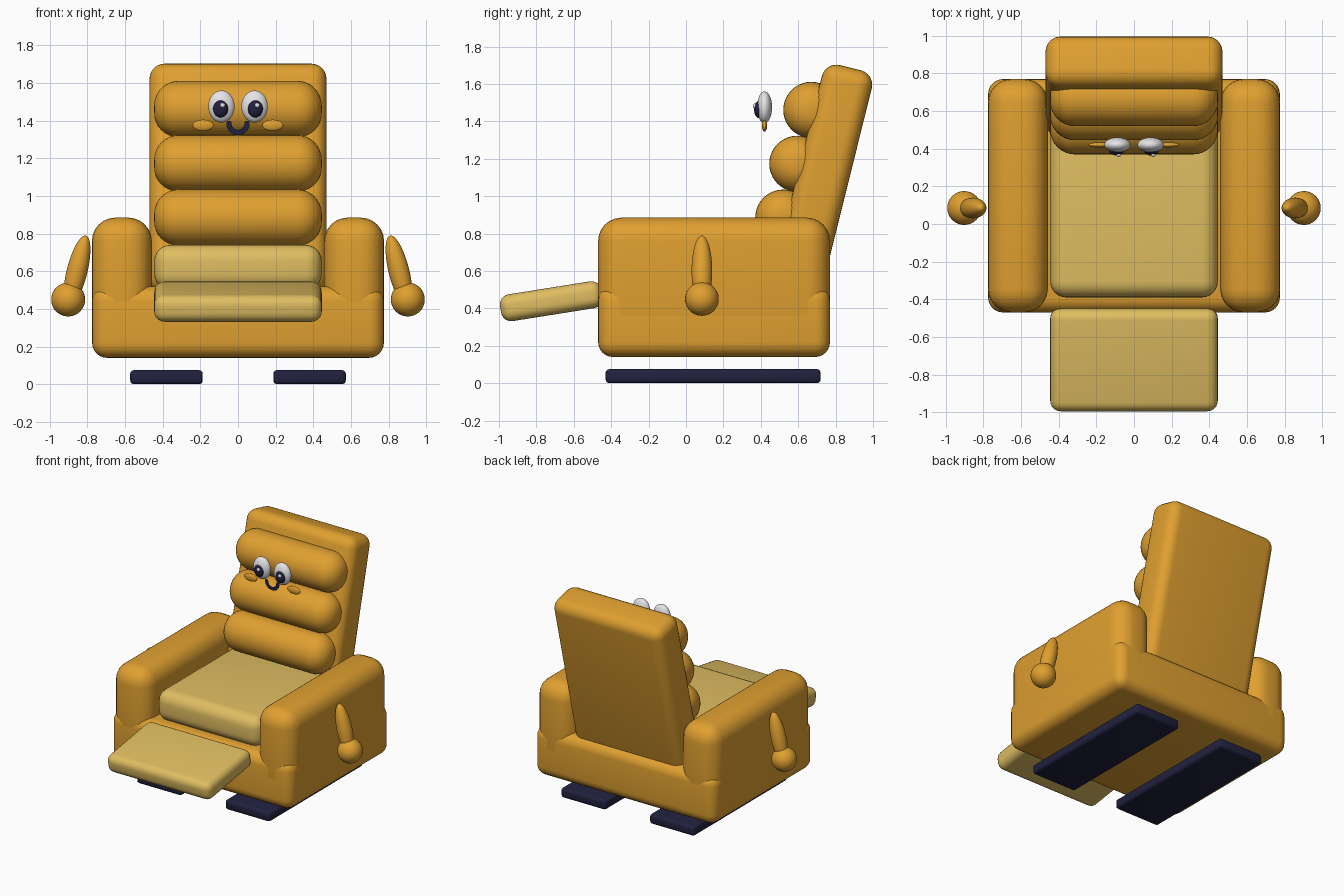
import bpy
import bmesh
from math import radians, sin, cos, pi
from mathutils import Matrix, Vector

default = bpy.data.objects.get("Cube")
if default:
    bpy.data.objects.remove(default, do_unlink=True)


def material(name, rgb):
    m = bpy.data.materials.new(name)
    m.use_nodes = True
    m.diffuse_color = (*rgb, 1)
    bsdf = m.node_tree.nodes["Principled BSDF"]
    bsdf.inputs["Base Color"].default_value = (*rgb, 1)
    bsdf.inputs["Roughness"].default_value = 0.6
    return m


AMBER = material("amber upholstery", (0.74, 0.35, 0.03))
CREAM = material("pale yellow cushion", (0.74, 0.51, 0.12))
NAVY = material("dark navy", (0.015, 0.015, 0.05))
WHITE = material("eye white", (0.85, 0.85, 0.87))


def finish(bm, name, mat, loc, tilt=(0, 0, 0)):
    mesh = bpy.data.meshes.new(name)
    bm.to_mesh(mesh)
    bm.free()
    for p in mesh.polygons:
        p.use_smooth = True
    mesh.materials.append(mat)
    ob = bpy.data.objects.new(name, mesh)
    ob.location = loc
    ob.rotation_euler = [radians(a) for a in tilt]
    bpy.context.collection.objects.link(ob)
    return ob


def soft_box(name, mat, loc, size, radius, tilt=(0, 0, 0), segments=6):
    bm = bmesh.new()
    bmesh.ops.create_cube(bm, size=1, matrix=Matrix.Diagonal((*size, 1)))
    bmesh.ops.bevel(bm, geom=bm.edges[:], offset=radius, segments=segments,
                    profile=0.5, affect='EDGES')
    return finish(bm, name, mat, loc, tilt)


def ellipsoid(name, mat, loc, radii, tilt=(0, 0, 0)):
    bm = bmesh.new()
    bmesh.ops.create_uvsphere(bm, u_segments=32, v_segments=20, radius=1,
                              matrix=Matrix.Diagonal((*radii, 1)))
    return finish(bm, name, mat, loc, tilt)


def bolster(name, mat, loc, half, radius, fillet):
    """Cylinder along x with rounded ends, spun from a profile."""
    bm = bmesh.new()
    steps = 8
    corner = [(half - fillet + fillet * sin(a), radius - fillet + fillet * cos(a))
              for a in (i * pi / 2 / steps for i in range(steps + 1))]
    profile = [(-half, 0)] + [(-x, r) for x, r in reversed(corner)] + corner + [(half, 0)]
    verts = [bm.verts.new((x, 0, r)) for x, r in profile]
    edges = [bm.edges.new(pair) for pair in zip(verts, verts[1:])]
    bmesh.ops.spin(bm, geom=verts + edges, axis=(1, 0, 0), cent=(0, 0, 0),
                   angle=2 * pi, steps=40, use_merge=True)
    bmesh.ops.remove_doubles(bm, verts=bm.verts[:], dist=0.0001)
    bmesh.ops.recalc_face_normals(bm, faces=bm.faces[:])
    return finish(bm, name, mat, loc)


# Main body
soft_box("base", AMBER, (0, 0.15, 0.33), (1.55, 1.24, 0.38), 0.08)
soft_box("backrest", AMBER, (0, 0.728, 1.08), (0.94, 0.275, 1.25), 0.08, (-14, 0, 0))
soft_box("seat_cushion", CREAM, (0, 0.1, 0.62), (0.89, 0.98, 0.24), 0.085)
soft_box("footrest", CREAM, (0, -0.72, 0.438), (0.89, 0.55, 0.145), 0.055, (9, 0, 0))

# Back bolsters, stepping back as they rise
for i in range(3):
    bolster(f"back_bolster_{i + 1}", AMBER, (0, 0.52 + 0.075 * i, 0.885 + 0.288 * i),
            0.445, 0.15, 0.13)

# Paired parts
for side, s in (("left", 1), ("right", -1)):
    soft_box(f"{side}_armrest", AMBER, (s * 0.617, 0.15, 0.565), (0.318, 1.24, 0.64), 0.125)
    soft_box(f"{side}_skid", NAVY, (s * 0.38, 0.145, 0.0375), (0.385, 1.15, 0.075), 0.02,
             segments=3)
    ellipsoid(f"{side}_arm", AMBER, (s * 0.855, 0.085, 0.6), (0.055, 0.055, 0.195),
              (0, -s * 14, 0))
    ellipsoid(f"{side}_hand", AMBER, (s * 0.902, 0.085, 0.45), (0.09, 0.09, 0.09))
    ellipsoid(f"{side}_eye", WHITE, (s * 0.088, 0.42, 1.475), (0.07, 0.04, 0.085))
    ellipsoid(f"{side}_pupil", NAVY, (s * 0.092, 0.39, 1.463), (0.04, 0.026, 0.046))
    ellipsoid(f"{side}_eye_glint", WHITE, (s * 0.092 + 0.01, 0.367, 1.482),
              (0.013, 0.01, 0.013))
    ellipsoid(f"{side}_cheek", AMBER, (s * 0.185, 0.42, 1.375), (0.056, 0.014, 0.03))

# Smile: a round tube swept along a half circle
bm = bmesh.new()
tube, bend, n = 0.014, 0.048, 12
ring = [bm.verts.new((bend + tube * cos(a), 0, tube * sin(a)))
        for a in (2 * pi * k / n for k in range(n))]
cap = bm.faces.new(ring)
end = bmesh.ops.spin(bm, geom=[cap], axis=(0, 1, 0), cent=(0, 0, 0),
                     angle=pi, steps=20)
bmesh.ops.recalc_face_normals(bm, faces=bm.faces[:])
lowest = min(v.co.z for v in bm.verts)
if lowest > -bend:
    bmesh.ops.rotate(bm, verts=bm.verts[:], cent=Vector(),
                     matrix=Matrix.Rotation(pi, 3, 'Y'))
finish(bm, "smile", NAVY, (0, 0.42, 1.385))
